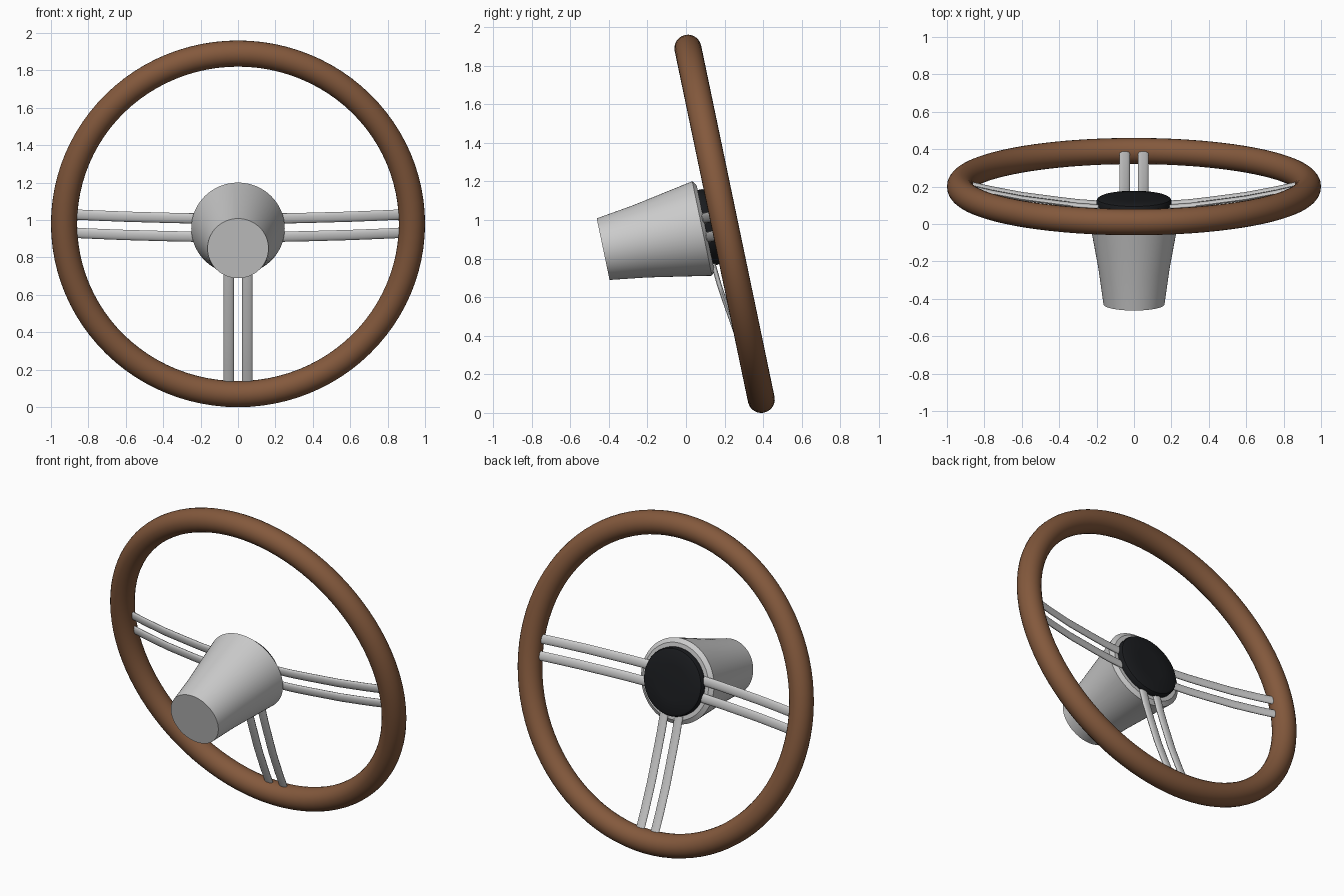
import bpy, bmesh, math
from mathutils import Matrix, Vector

if "Cube" in bpy.data.objects:
    bpy.data.objects.remove(bpy.data.objects["Cube"])

# Wheel frame: local Y runs up the rim, local Z points to the driver
TILT = math.radians(11.8)
s, c = math.sin(TILT), math.cos(TILT)
FRAME = Matrix(((-1, 0, 0, 0), (0, -s, c, 0.2), (0, c, s, 0.98), (0, 0, 0, 1)))


def material(name, rgb):
    m = bpy.data.materials.new(name)
    m.diffuse_color = (*rgb, 1)
    m.use_nodes = True
    m.node_tree.nodes["Principled BSDF"].inputs["Base Color"].default_value = m.diffuse_color
    return m


def finish(name, bm, mat=None, angle=35):
    bmesh.ops.recalc_face_normals(bm, faces=bm.faces)
    bm.transform(FRAME)
    me = bpy.data.meshes.new(name)
    bm.to_mesh(me)
    bm.free()
    ob = bpy.data.objects.new(name, me)
    bpy.context.collection.objects.link(ob)
    if mat:
        me.materials.append(mat)
    bpy.ops.object.select_all(action='DESELECT')
    ob.select_set(True)
    bpy.context.view_layer.objects.active = ob
    bpy.ops.object.shade_smooth_by_angle(angle=math.radians(angle))
    return ob


def lathe(name, profile, mat=None, steps=64, closed=False):
    """Spin (radius, height) points around the wheel axis."""
    bm = bmesh.new()
    vs = [bm.verts.new((r, 0, z)) for r, z in profile]
    pairs = list(zip(vs, vs[1:])) + ([(vs[-1], vs[0])] if closed else [])
    es = [bm.edges.new(p) for p in pairs]
    bmesh.ops.spin(bm, geom=vs + es, cent=(0, 0, 0), axis=(0, 0, 1),
                   angle=math.tau, steps=steps)
    bmesh.ops.remove_doubles(bm, verts=bm.verts, dist=1e-5)
    return finish(name, bm, mat)


def spoke(name, path, angle, offset, half_w=0.028, half_t=0.012, n=16):
    """Sweep a flat oval along (radius, height) points."""
    bm = bmesh.new()
    rot = Matrix.Rotation(angle, 3, 'Z')
    rings = []
    for r, z in path:
        ring = []
        for k in range(n):
            a = math.tau * k / n
            p = Vector((r, offset + half_w * math.cos(a), z + half_t * math.sin(a)))
            ring.append(bm.verts.new(rot @ p))
        rings.append(ring)
    for a, b in zip(rings, rings[1:]):
        for k in range(n):
            j = (k + 1) % n
            bm.faces.new((a[k], a[j], b[j], b[k]))
    bm.faces.new(rings[0])
    bm.faces.new(rings[-1])
    return finish(name, bm, angle=50)


wood = material("brown_rim", (0.23, 0.1, 0.046))
black = material("black_pad", (0.01, 0.011, 0.013))

# Rim
tube = [(0.93 + 0.07 * math.cos(math.tau * i / 24), 0.07 * math.sin(math.tau * i / 24))
        for i in range(24)]
lathe("rim", tube, wood, steps=96, closed=True)

# Tapered hub with a chamfered back edge
lathe("hub", [(0, -0.643), (0.163, -0.643), (0.19, -0.45), (0.25, -0.119),
              (0.225, -0.101), (0, -0.101)])

# Centre pad
lathe("centre_pad", [(0, -0.103), (0.2, -0.103), (0.2, -0.078), (0.195, -0.068),
                     (0.182, -0.061), (0.1, -0.057), (0, -0.056)], black)

# Three pairs of spokes
path = [(0.19, -0.1), (0.3, -0.092), (0.4, -0.08), (0.6, -0.053),
        (0.76, -0.022), (0.9, 0.01)]
for side, deg in (("left", 0), ("right", 180), ("lower", 270)):
    for i, off in enumerate((-0.05, 0.05)):
        spoke(f"{side}_spoke_{i + 1}", path, math.radians(deg), off)
